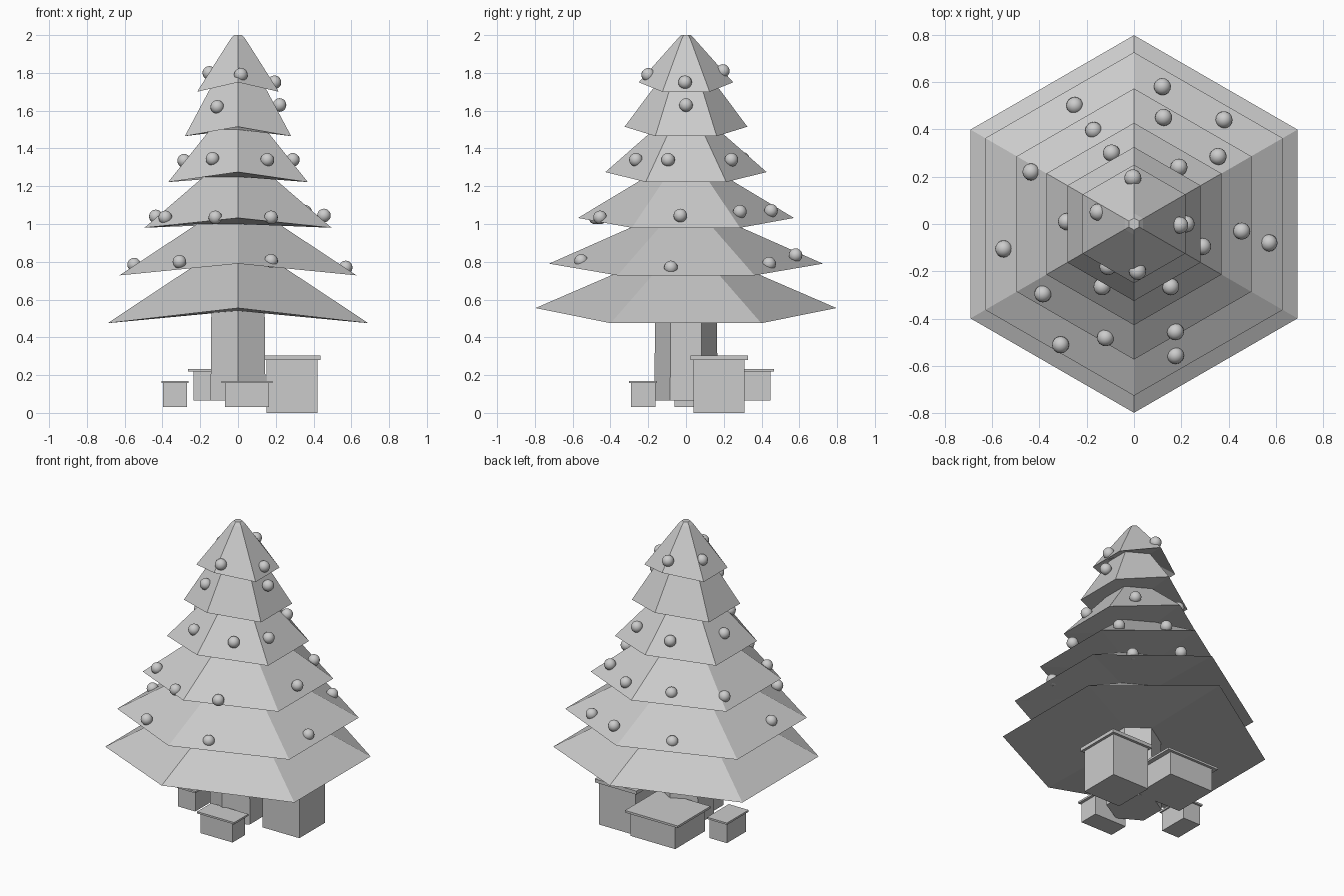
import bpy, bmesh, math


def finish(name, bm):
    bmesh.ops.recalc_face_normals(bm, faces=bm.faces)
    me = bpy.data.meshes.new(name)
    bm.to_mesh(me)
    bm.free()
    ob = bpy.data.objects.new(name, me)
    bpy.context.collection.objects.link(ob)
    return ob


def hex_stack(name, rings):
    """Loft six-sided rings (radius, z at front/back corners, z at side corners)."""
    bm = bmesh.new()
    loops = []
    for r, zf, zs in rings:
        loop = []
        for i in range(6):
            a = math.radians(90 + 60 * i)
            loop.append(bm.verts.new((r * math.cos(a), r * math.sin(a), zf if i % 3 == 0 else zs)))
        loops.append(loop)
    for lo, hi in zip(loops, loops[1:]):
        for i in range(6):
            j = (i + 1) % 6
            bm.faces.new((lo[i], lo[j], hi[j], hi[i]))
    bm.faces.new(loops[0])
    bm.faces.new(loops[-1])
    return finish(name, bm)


def add_box(bm, x0, x1, y0, y1, z0, z1):
    vs = bmesh.ops.create_cube(bm, size=1)["verts"]
    for v in vs:
        v.co = ((x0 + x1) / 2 + v.co.x * (x1 - x0),
                (y0 + y1) / 2 + v.co.y * (y1 - y0),
                (z0 + z1) / 2 + v.co.z * (z1 - z0))


# Foliage: skirt rim, then the narrow neck where the next tier starts
tiers = [  # rim radius, rim z front/back, rim z sides, neck radius, neck z
    (0.797, 0.555, 0.475, 0.23, 0.80),
    (0.725, 0.79, 0.728, 0.25, 1.00),
    (0.572, 1.032, 0.98, 0.21, 1.25),
    (0.427, 1.275, 1.222, 0.17, 1.50),
    (0.325, 1.515, 1.465, 0.15, 1.75),
    (0.25, 1.75, 1.70, 0.045, 1.98),
]
rings = [(0.15, 0.54, 0.53)]
for r, zf, zs, rn, zn in tiers:
    rings += [(r, zf, zs), (rn, zn, zn)]
rings.append((0.025, 2.0, 2.0))
hex_stack("foliage", rings)

# Trunk
hex_stack("trunk", [(0.168, 0.065, 0.065), (0.163, 0.56, 0.56)])

# Presents: body box with a thin overhanging lid
presents = [  # x0, x1, y0, y1, z0, lid z, top z, overhang x, overhang y
    ("large_present", 0.15, 0.42, 0.04, 0.31, 0.0, 0.28, 0.303, 0.017, 0.017),
    ("wide_present", -0.235, 0.09, 0.14, 0.448, 0.065, 0.218, 0.232, 0.03, 0.017),
    ("front_present", -0.07, 0.165, -0.292, -0.162, 0.03, 0.158, 0.17, 0.018, 0.009),
    ("small_present", -0.397, -0.27, -0.06, 0.14, 0.03, 0.158, 0.17, 0.009, 0.013),
]
for name, x0, x1, y0, y1, z0, zl, z1, ox, oy in presents:
    bm = bmesh.new()
    add_box(bm, x0, x1, y0, y1, z0, zl)
    add_box(bm, x0 - ox, x1 + ox, y0 - oy, y1 + oy, zl, z1)
    finish(name, bm)

# Baubles, grouped by the tier they sit on
baubles = [
    (0.12, 0.58, 0.835), (-0.25, 0.50, 0.80), (0.38, 0.44, 0.79), (0.57, -0.08, 0.77),
    (-0.55, -0.105, 0.785), (-0.31, -0.51, 0.80), (0.175, -0.555, 0.805),
    (0.125, 0.45, 1.07), (-0.17, 0.395, 1.06), (0.355, 0.285, 1.065), (-0.435, 0.22, 1.04),
    (0.455, -0.03, 1.045), (-0.385, -0.295, 1.035), (-0.12, -0.48, 1.035), (0.175, -0.455, 1.035),
    (-0.095, 0.30, 1.345), (0.19, 0.24, 1.34), (-0.285, 0.01, 1.335), (0.29, -0.095, 1.34),
    (-0.135, -0.265, 1.345), (0.155, -0.265, 1.34),
    (-0.11, -0.18, 1.62), (0.22, 0.0, 1.63),
    (0.015, -0.2, 1.79), (0.193, -0.005, 1.75), (-0.152, 0.05, 1.80), (-0.005, 0.195, 1.81),
]
for i, p in enumerate(baubles):
    bm = bmesh.new()
    bmesh.ops.create_uvsphere(bm, u_segments=16, v_segments=10, radius=0.036)
    bmesh.ops.translate(bm, verts=bm.verts, vec=p)
    for f in bm.faces:
        f.smooth = True
    finish(f"bauble_{i + 1}", bm)
